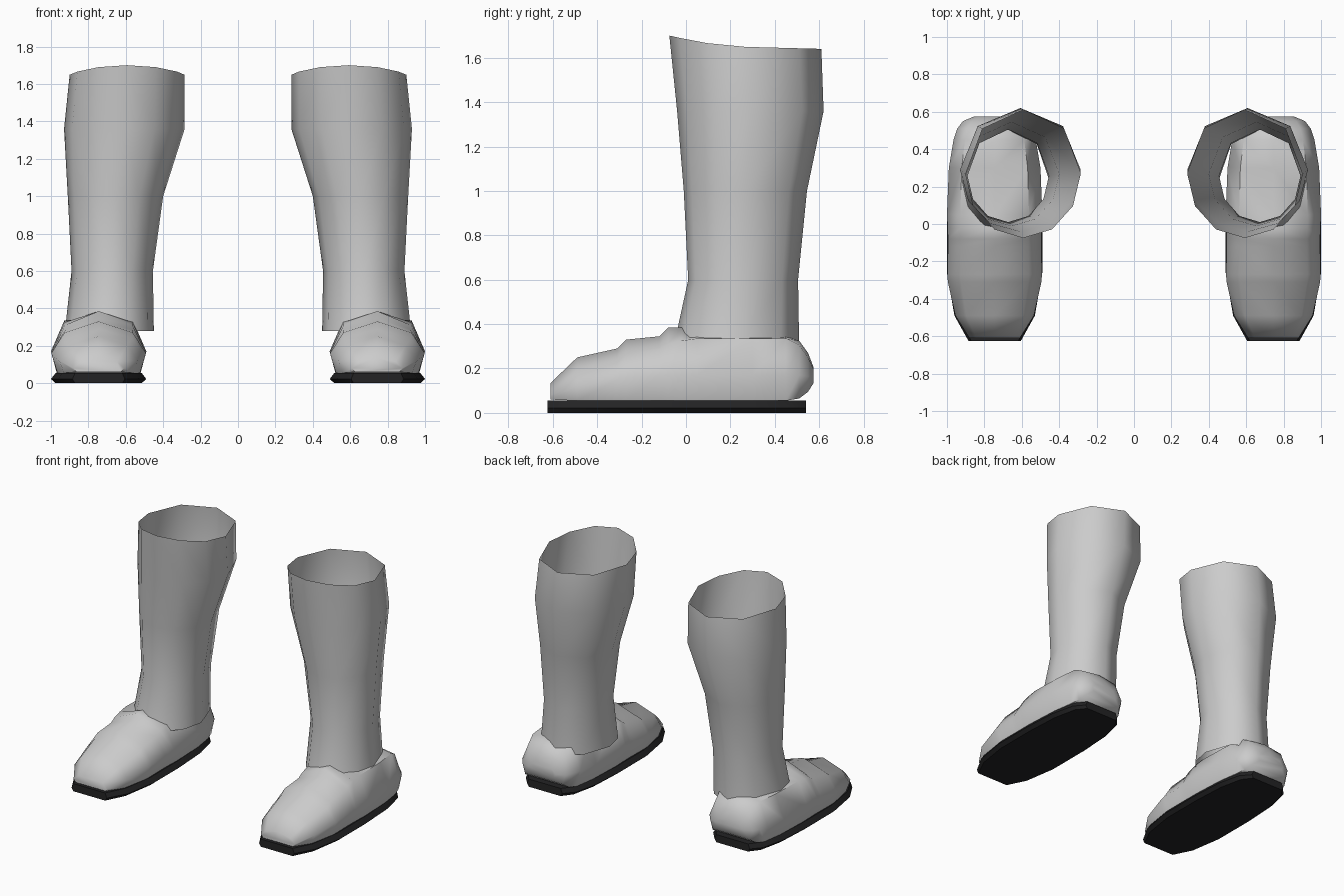
import bpy, bmesh
from math import sin, cos, radians

cube = bpy.data.objects.get("Cube")
if cube:
    bpy.data.objects.remove(cube, do_unlink=True)


def material(name, rgb):
    m = bpy.data.materials.new(name)
    m.use_nodes = True
    m.diffuse_color = (*rgb, 1)
    bsdf = next(n for n in m.node_tree.nodes if n.type == 'BSDF_PRINCIPLED')
    bsdf.inputs["Base Color"].default_value = (*rgb, 1)
    return m


GREY = material("light grey leather", (0.6, 0.6, 0.6))
DARK = material("dark rubber", (0.017, 0.017, 0.018))


def loft(name, rings, mat, capped, angle):
    """Skin a stack of equal-sized point rings and mirror it into a pair."""
    bm = bmesh.new()
    loops = [[bm.verts.new(p) for p in ring] for ring in rings]
    n = len(loops[0])
    for a, b in zip(loops, loops[1:]):
        for i in range(n):
            j = (i + 1) % n
            bm.faces.new((a[i], a[j], b[j], b[i]))
    if capped:
        bm.faces.new(loops[0])
        bm.faces.new(loops[-1])
    bmesh.ops.recalc_face_normals(bm, faces=bm.faces)
    mesh = bpy.data.meshes.new(name)
    bm.to_mesh(mesh)
    bm.free()
    mesh.materials.append(mat)
    obj = bpy.data.objects.new(name, mesh)
    bpy.context.collection.objects.link(obj)
    bpy.ops.object.select_all(action='DESELECT')
    obj.select_set(True)
    bpy.context.view_layer.objects.active = obj
    bpy.ops.object.shade_smooth_by_angle(angle=radians(angle))
    obj.modifiers.new("pair", 'MIRROR')
    return obj


# Shaft: coarse at the back, finer at the front, rim rising to the front
ANGLES = [0, 45, 90, 135, 180, 210, 240, 270, 300, 330]
SHAFT = [  # z, x min, x max, y min, y max, rim rise
    (0.28, 0.45, 0.925, -0.06, 0.51, 0),
    (0.60, 0.455, 0.89, 0.01, 0.505, 0),
    (1.00, 0.40, 0.91, -0.01, 0.545, 0),
    (1.36, 0.285, 0.93, -0.04, 0.62, 0),
    (1.64, 0.285, 0.90, -0.075, 0.61, 0.06),
]
rings = []
for z, x0, x1, y0, y1, rise in SHAFT:
    ring = []
    for a in ANGLES:
        c, s = cos(radians(a)), sin(radians(a))
        ring.append(((x0 + x1) / 2 + c * (x1 - x0) / 2,
                     (y0 + y1) / 2 + s * (y1 - y0) / 2,
                     z + rise * max(0, -s) ** 1.5 + rise * 0.15 * (1 - abs(s))))
    rings.append(ring)
loft("boot_shaft", rings, GREY, False, 80)

# Foot: cross-sections from toe to heel, with two steps over the instep
CX = 0.745
FOOT = [  # y, half width, bottom z, widest z, shoulder z, top z
    (-0.61, 0.135, 0.06, 0.08, 0.115, 0.135),
    (-0.49, 0.21, 0.055, 0.12, 0.20, 0.25),
    (-0.31, 0.25, 0.055, 0.15, 0.24, 0.29),
    (-0.27, 0.253, 0.055, 0.16, 0.27, 0.33),
    (-0.12, 0.25, 0.055, 0.165, 0.285, 0.345),
    (-0.08, 0.25, 0.055, 0.17, 0.31, 0.385),
    (-0.02, 0.252, 0.055, 0.17, 0.325, 0.385),
    (0.05, 0.255, 0.055, 0.17, 0.335, 0.35),
    (0.30, 0.245, 0.055, 0.17, 0.335, 0.345),
    (0.45, 0.22, 0.055, 0.17, 0.335, 0.345),
    (0.51, 0.20, 0.065, 0.17, 0.305, 0.325),
    (0.55, 0.17, 0.095, 0.165, 0.25, 0.27),
    (0.575, 0.11, 0.135, 0.165, 0.195, 0.205),
]
rings = []
for y, w, low, mid, shoulder, top in FOOT:
    half = [(0.88, low), (1, mid), (0.72, shoulder)]
    section = half + [(0, top)] + [(-k, z) for k, z in reversed(half)]
    rings.append([(CX + k * w, y, z) for k, z in section])
loft("boot_foot", rings, GREY, True, 60)

# Sole: flat slab whose long sides taper to an edge
OUTLINE = [(0.14, -0.625), (0.215, -0.49), (0.255, -0.26), (0.255, 0.05),
           (0.24, 0.30), (0.20, 0.47), (0.14, 0.54)]
OUTLINE += [(-x, y) for x, y in reversed(OUTLINE)]
rings = [[(CX + x * k, y, z) for x, y in OUTLINE]
         for k, z in ((0.9, 0), (1, 0.022), (0.9, 0.055))]
loft("boot_sole", rings, DARK, True, 30)
